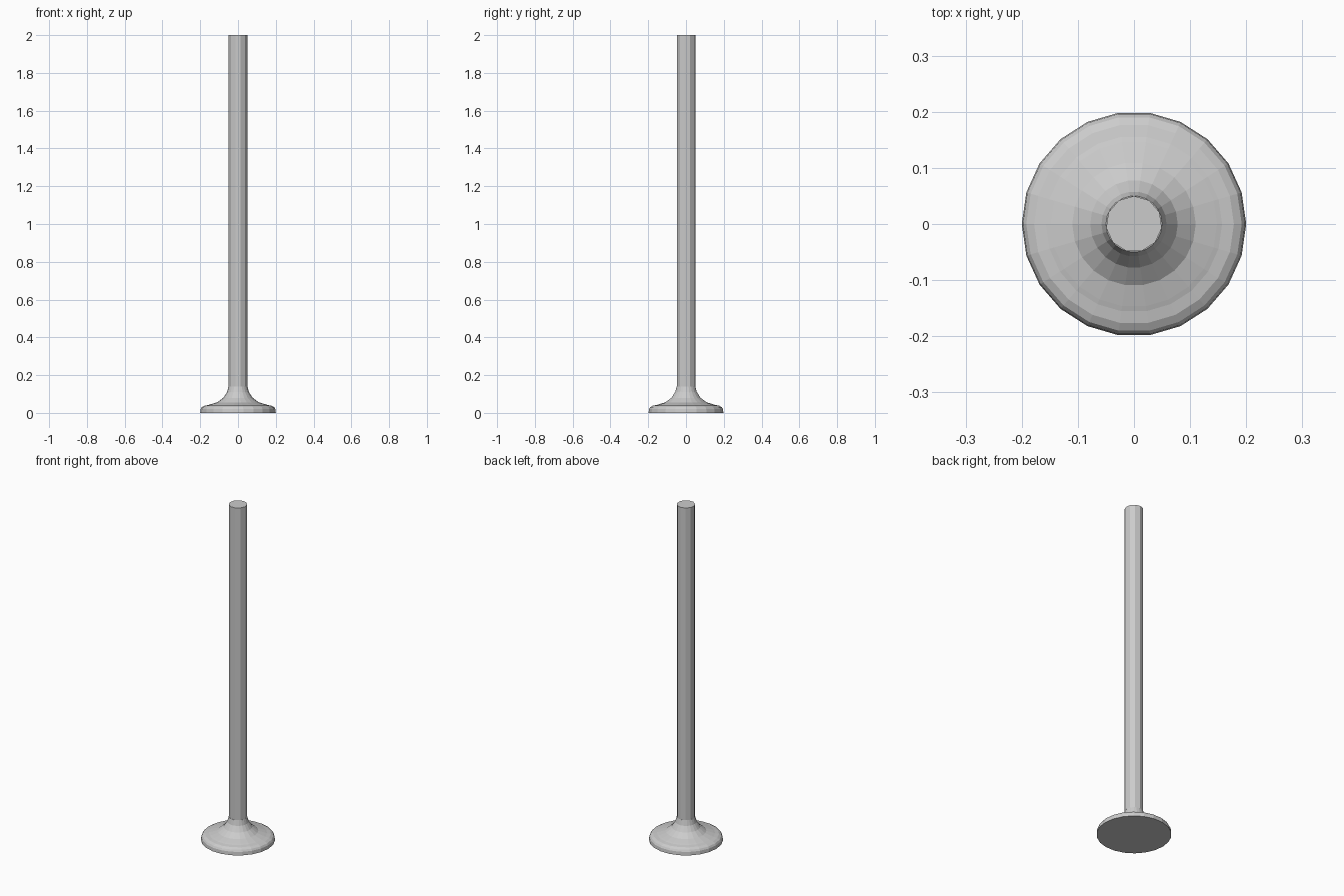
import bpy, bmesh
from math import sin, cos, tau, pi

if "Cube" in bpy.data.objects:
    bpy.data.objects.remove(bpy.data.objects["Cube"])


def lathe(name, profile, sides, start=0.0):
    """Closed turned solid from (radius, height) points, bottom to top."""
    bm = bmesh.new()
    rings = [[bm.verts.new((r * cos(start + tau * i / sides),
                            r * sin(start + tau * i / sides), z))
              for i in range(sides)] for r, z in profile]
    for a, b in zip(rings, rings[1:]):
        for i in range(sides):
            j = (i + 1) % sides
            bm.faces.new((a[i], a[j], b[j], b[i]))
    bm.faces.new(rings[0][::-1])
    bm.faces.new(rings[-1])
    mesh = bpy.data.meshes.new(name)
    bm.to_mesh(mesh)
    bm.free()
    obj = bpy.data.objects.new(name, mesh)
    bpy.context.collection.objects.link(obj)
    return obj


# Round foot: rounded rim, small step, concave flare up to the pole
lathe("base", [(0.2, 0), (0.198, 0.02), (0.192, 0.03), (0.178, 0.038),
               (0.157, 0.042), (0.148, 0.045), (0.11, 0.056),
               (0.078, 0.08), (0.058, 0.11), (0.05, 0.14)], 22)

# Faceted pole
lathe("pole", [(0.05, 0.14), (0.05, 2.0)], 11, pi / 2)
